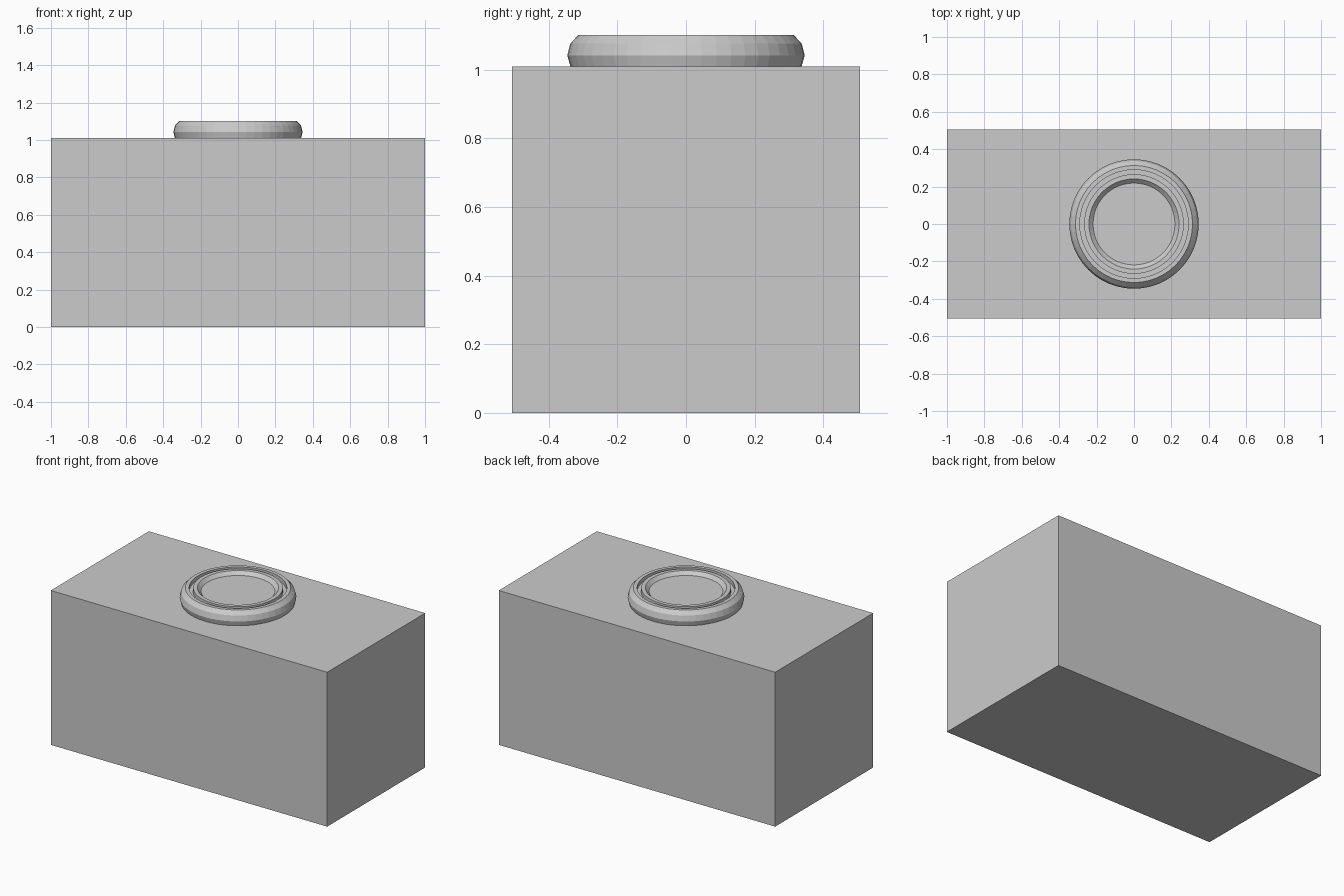
import bpy, bmesh, math

if "Cube" in bpy.data.objects:
    bpy.data.objects.remove(bpy.data.objects["Cube"])

SEGMENTS = 48


def finish(bm, name):
    bmesh.ops.recalc_face_normals(bm, faces=bm.faces)
    mesh = bpy.data.meshes.new(name)
    bm.to_mesh(mesh)
    bm.free()
    obj = bpy.data.objects.new(name, mesh)
    bpy.context.collection.objects.link(obj)
    return obj


def lathe(name, profile):
    """Revolve (radius, z) points about z and cap both ends."""
    bm = bmesh.new()
    rings = []
    for r, z in profile:
        rings.append([bm.verts.new((r * math.cos(2 * math.pi * i / SEGMENTS),
                                    r * math.sin(2 * math.pi * i / SEGMENTS), z))
                      for i in range(SEGMENTS)])
    for a, b in zip(rings, rings[1:]):
        for i in range(SEGMENTS):
            j = (i + 1) % SEGMENTS
            bm.faces.new((a[i], a[j], b[j], b[i]))
    bm.faces.new(rings[0])
    bm.faces.new(rings[-1])
    return finish(bm, name)


# Main block
bm = bmesh.new()
bmesh.ops.create_cube(bm, size=1)
bmesh.ops.scale(bm, vec=(2, 1.013, 1.01), verts=bm.verts)
bmesh.ops.translate(bm, vec=(0, 0, 0.505), verts=bm.verts)
finish(bm, "block_body")

# Round top button: bulging rim, narrow groove, dished centre
lathe("top_button", [
    (0.337, 1.01), (0.346, 1.042), (0.337, 1.077), (0.313, 1.102),
    (0.29, 1.102), (0.29, 1.075), (0.266, 1.075), (0.266, 1.102),
    (0.241, 1.102), (0.219, 1.08),
])
